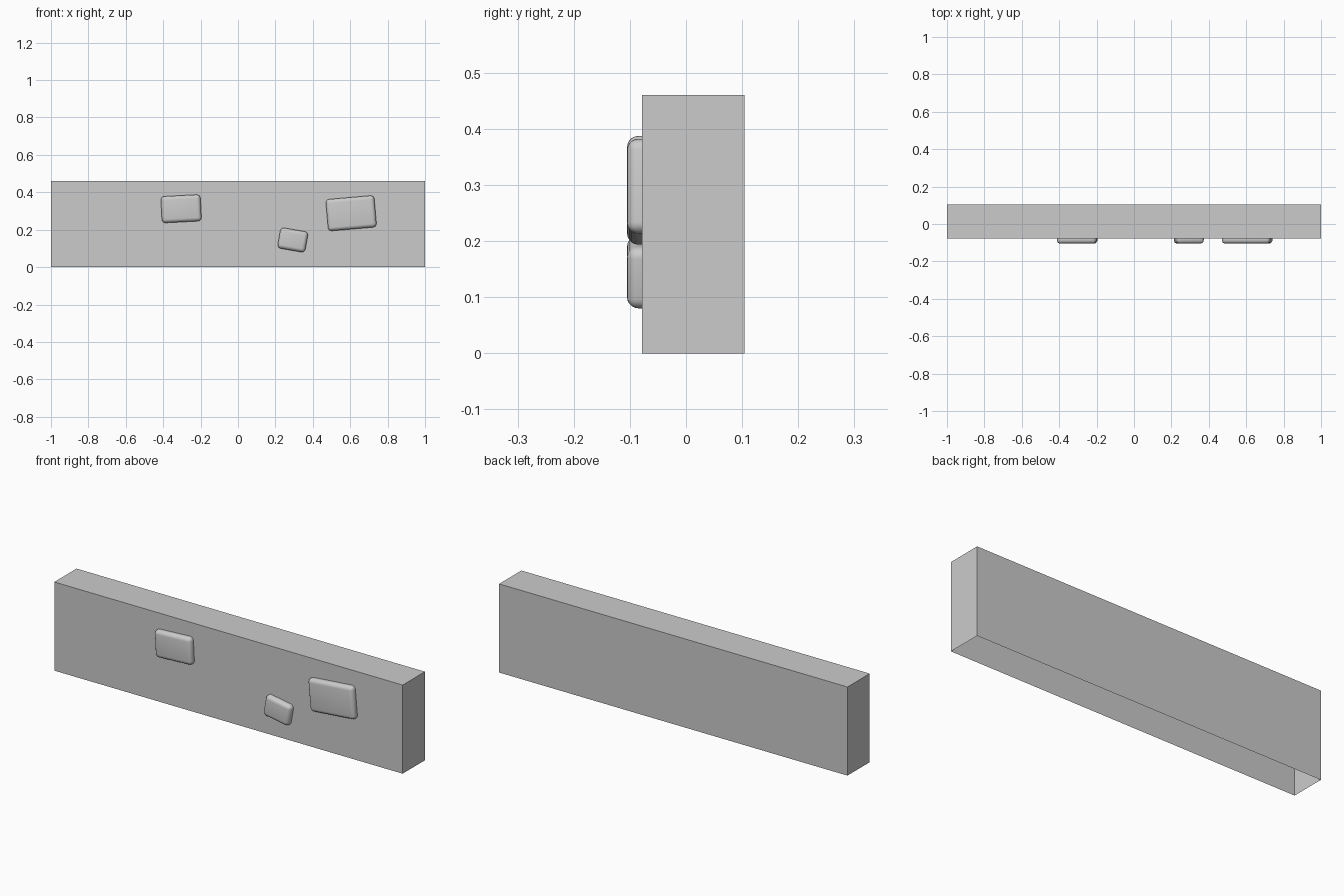
import bpy, bmesh
from math import radians
from mathutils import Matrix, Vector

if "Cube" in bpy.data.objects:
    bpy.data.objects.remove(bpy.data.objects["Cube"])

FACE_Y = -0.078   # front plane of the wall
BACK_Y = 0.104
HEIGHT = 0.46
RELIEF = 0.027    # how far the stones stand out


def open_box(size, open_normal):
    """Box of the given size with the face along open_normal removed."""
    bm = bmesh.new()
    bmesh.ops.create_cube(bm, size=1, matrix=Matrix.Diagonal((*size, 1)))
    bm.normal_update()
    gone = [f for f in bm.faces if f.normal.dot(Vector(open_normal)) > 0.9]
    bmesh.ops.delete(bm, geom=gone, context='FACES')
    return bm


def add_object(name, bm):
    mesh = bpy.data.meshes.new(name)
    bm.to_mesh(mesh)
    bm.free()
    obj = bpy.data.objects.new(name, mesh)
    bpy.context.collection.objects.link(obj)
    return obj


# Wall: plain shell, open underneath
wall = add_object("wall", open_box((2, BACK_Y - FACE_Y, HEIGHT), (0, 0, -1)))
wall.location = (0, (FACE_Y + BACK_Y) / 2, HEIGHT / 2)


# Raised stones: rounded slabs, open where they sit on the wall
def add_stone(name, x, z, width, height, tilt):
    bm = open_box((width, RELIEF, height), (0, 1, 0))
    edges = [e for e in bm.edges if not e.is_boundary]
    bmesh.ops.bevel(bm, geom=edges, offset=0.02, segments=5, profile=0.5,
                    affect='EDGES', clamp_overlap=True)
    for f in bm.faces:
        f.smooth = True
    stone = add_object(name, bm)
    stone.location = (x, FACE_Y - RELIEF / 2, z)
    stone.rotation_euler = (0, radians(-tilt), 0)


add_stone("left_stone", -0.304, 0.312, 0.212, 0.142, 3)
add_stone("small_stone", 0.293, 0.145, 0.150, 0.112, -10)
add_stone("right_stone", 0.605, 0.288, 0.260, 0.170, 5)
